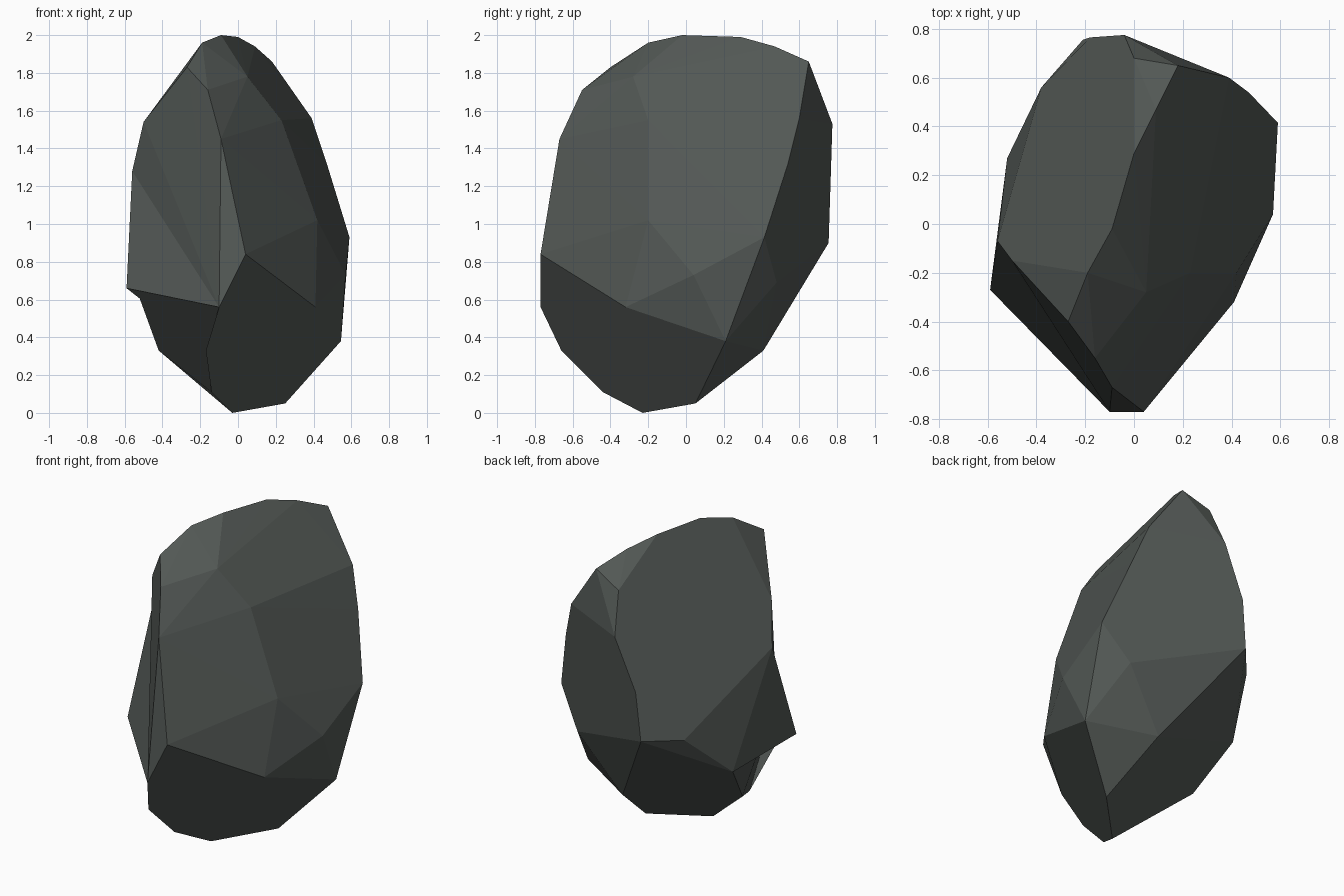
import bpy, bmesh

if "Cube" in bpy.data.objects:
    bpy.data.objects.remove(bpy.data.objects["Cube"])

# Named corner points of the faceted stone, grouped by region
corners = dict(
    # top ridge, front to back
    F=(-.27, -.40, 1.83), E=(-.19, -.20, 1.96), A=(-.09, -.02, 2.0),
    B=(0, .29, 1.99), C=(.09, .47, 1.94), D=(.18, .65, 1.86),
    # front ridge
    G=(-.16, -.55, 1.71), H=(-.09, -.67, 1.45), I=(.04, -.77, .84),
    # right side
    U=(.05, -.28, 1.78), V=(.23, -.20, 1.55), W=(.42, -.20, 1.02),
    P=(.41, -.32, .56), Q=(.57, .04, .73), O=(.545, .21, .38),
    R=(.59, .415, .93), S=(.47, .54, 1.32), T=(.39, .60, 1.56),
    # back side
    a=(0, .68, 1.78), b=(-.04, .775, 1.53), c=(-.18, .765, 1.21),
    d=(-.21, .755, .90), e=(-.38, .56, .88), f=(.43, .48, .69),
    g=(.16, .41, .33),
    # underside and left side
    L=(-.14, -.44, .11), M=(-.03, -.23, 0), N=(.25, .05, .05),
    Z=(-.50, -.15, 1.54), Y=(-.56, -.07, 1.28), J=(-.10, -.77, .56),
    K=(-.17, -.66, .33), h=(-.42, .03, .33), i=(-.52, .27, .605))

bm = bmesh.new()
vert = {name: bm.verts.new(p) for name, p in corners.items()}
bmesh.ops.convex_hull(bm, input=list(bm.verts))


def retile(names, tiles):
    """Replace the hull faces among these corners with the given tiles."""
    group = {vert[n] for n in names}
    old = [fc for fc in bm.faces if all(v in group for v in fc.verts)]
    bmesh.ops.delete(bm, geom=old, context='FACES_ONLY')
    for tile in tiles:
        bm.faces.new([vert[n] for n in tile])


# Jutting spur on the left, over one broad facet on the lower left
vert["X"] = bm.verts.new((-.59, -.27, .66))
retile("YJKhi", ("XYJ", "XiY"))
retile("KLMh", ("XJKLMhi",))
# Broad flat-shaded facets: low front right, upper left, back, underside
for loop in ("IJKLMNOP", "ZEABabcdeY", "TSRfdcb", "egNMhi"):
    retile(loop, (loop,))

bmesh.ops.delete(bm, geom=[ed for ed in bm.edges if not ed.link_faces],
                 context='EDGES')
bmesh.ops.delete(bm, geom=[v for v in bm.verts if not v.link_faces],
                 context='VERTS')
bmesh.ops.recalc_face_normals(bm, faces=list(bm.faces))

mesh = bpy.data.meshes.new("rock")
bm.to_mesh(mesh)
bm.free()
rock = bpy.data.objects.new("rock", mesh)
bpy.context.collection.objects.link(rock)

# Dark stone colour
mat = bpy.data.materials.new("dark grey green stone")
mat.diffuse_color = (.085, .097, .09, 1)
mat.use_nodes = True
mat.node_tree.nodes["Principled BSDF"].inputs["Base Color"].default_value = mat.diffuse_color
mesh.materials.append(mat)
